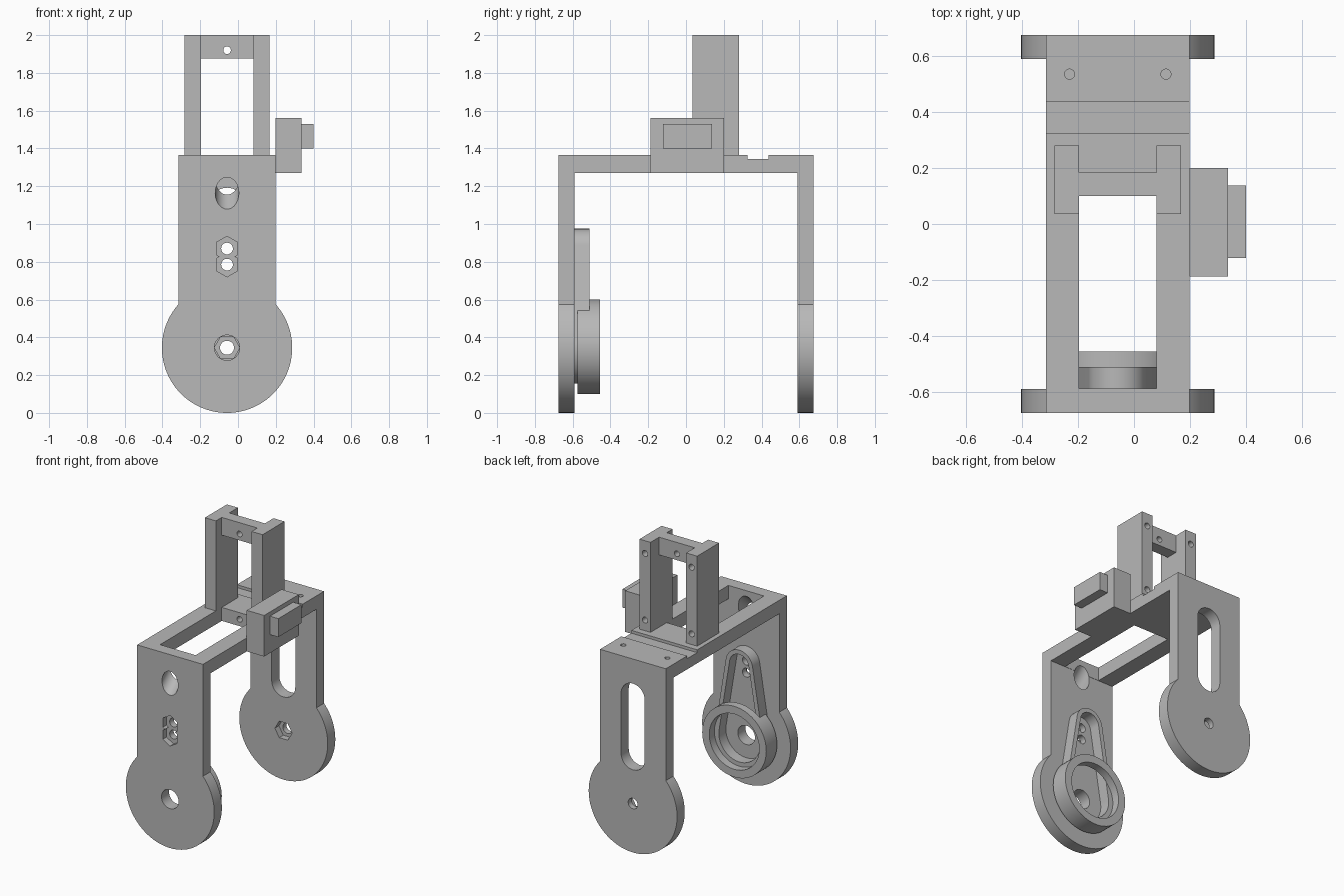
import bpy, bmesh, math
from mathutils import Matrix

cube = bpy.data.objects.get("Cube")
if cube:
    bpy.data.objects.remove(cube)

CX, HUB_Z = -0.058, 0.345      # centre line of the frame, height of the pivot
HALF = 0.257                   # half width of the frame

gray = bpy.data.materials.new("plain gray")
gray.use_nodes = True
gray.diffuse_color = (0.48, 0.48, 0.48, 1)
gray.node_tree.nodes["Principled BSDF"].inputs["Base Color"].default_value = gray.diffuse_color


def prism(name, pts, axis, lo, hi):
    """Extrude a 2D outline along an axis."""
    place = {"X": lambda u, v, d: (d, u, v),
             "Y": lambda u, v, d: (u, d, v),
             "Z": lambda u, v, d: (u, v, d)}[axis]
    bm = bmesh.new()
    a = [bm.verts.new(place(u, v, lo)) for u, v in pts]
    b = [bm.verts.new(place(u, v, hi)) for u, v in pts]
    bm.faces.new(a)
    bm.faces.new(b)
    for i in range(len(a)):
        j = (i + 1) % len(a)
        bm.faces.new((a[i], a[j], b[j], b[i]))
    bmesh.ops.recalc_face_normals(bm, faces=bm.faces)
    mesh = bpy.data.meshes.new(name)
    bm.to_mesh(mesh)
    bm.free()
    mesh.materials.append(gray)
    ob = bpy.data.objects.new(name, mesh)
    bpy.context.collection.objects.link(ob)
    return ob


def box(name, x, y, z):
    return prism(name, [(x[0], y[0]), (x[1], y[0]), (x[1], y[1]), (x[0], y[1])], "Z", *z)


def arc(u, v, r, start=0, end=360, n=64):
    full = end - start == 360
    steps = n if full else n + 1
    angles = [math.radians(start + (end - start) * i / n) for i in range(steps)]
    return [(u + r * math.cos(t), v + r * math.sin(t)) for t in angles]


def hull(z_low, r_low, z_high, r_high):
    """Teardrop outline around two circles on the centre line."""
    tilt = math.degrees(math.asin((r_low - r_high) / (z_high - z_low)))
    return (arc(CX, z_high, r_high, tilt, 180 - tilt, 32)
            + arc(CX, z_low, r_low, 180 - tilt, 360 + tilt, 48))


def combine(ob, other, mode="DIFFERENCE"):
    mod = ob.modifiers.new(mode, "BOOLEAN")
    mod.operation, mod.solver, mod.object = mode, "EXACT", other
    bpy.context.view_layer.objects.active = ob
    bpy.ops.object.modifier_apply(modifier=mod.name)
    bpy.data.objects.remove(other)


def hole(ob, u, v, r, axis, lo, hi, n=32, turn=0):
    combine(ob, prism("cutter", arc(u, v, r, turn, turn + 360, n), axis, lo, hi))


def finish(ob):
    bm = bmesh.new()
    bm.from_mesh(ob.data)
    bmesh.ops.dissolve_limit(bm, angle_limit=0.01, verts=bm.verts, edges=bm.edges)
    bm.to_mesh(ob.data)
    bm.free()
    bpy.ops.object.select_all(action="DESELECT")
    ob.select_set(True)
    bpy.context.view_layer.objects.active = ob
    bpy.ops.object.shade_smooth_by_angle(angle=math.radians(30))


# U-shaped frame with a shallow groove across its top
outer, inner, top, under = 0.675, 0.59, 1.365, 1.27
frame = prism("frame", [(-outer, HUB_Z), (-inner, HUB_Z), (-inner, under), (inner, under),
                        (inner, HUB_Z), (outer, HUB_Z), (outer, top), (0.437, top),
                        (0.437, 1.345), (0.325, 1.345), (0.325, top), (-outer, top)],
              "X", CX - HALF, CX + HALF)

# Round ends of both legs
for lo, hi in ((-outer, -inner), (inner, outer)):
    combine(frame, prism("leg_disc", arc(CX, HUB_Z, 0.345, n=96), "Y", lo, hi), "UNION")

# Opening and screw holes in the top
combine(frame, box("cutter", (CX - 0.139, CX + 0.139), (-0.588, 0.1), (1.2, 1.5)))
for side in (-1, 1):
    hole(frame, CX + side * 0.172, 0.535, 0.018, "Z", 1.31, 1.5)
hole(frame, CX, 1.318, 0.02, "Y", 0.05, 0.25)

# Front leg: pivot hole, two nut pockets with screw holes, slanted access hole
hole(frame, CX, HUB_Z, 0.067, "Y", -0.8, -0.5)
for z in (0.87, 0.785):
    hole(frame, CX, z, 0.065, "Y", -0.8, -0.635, n=6, turn=30)
    hole(frame, CX, z, 0.031, "Y", -0.8, -0.5)
slanted = prism("cutter", arc(0, 0, 0.0625), "Y", -0.15, 0.28)
slanted.data.transform(Matrix.Translation((CX, -outer, 1.163))
                       @ Matrix.Rotation(math.radians(42), 4, "X"))
combine(frame, slanted)

# Back leg: long slot, pivot hole with a nut pocket inside
slot = arc(CX, 1.1, 0.092, 0, 180, 24) + arc(CX, 0.675, 0.092, 180, 360, 24)
combine(frame, prism("cutter", slot, "Y", 0.5, 0.8))
hole(frame, CX, HUB_Z, 0.037, "Y", 0.5, 0.8)
hole(frame, CX, HUB_Z, 0.067, "Y", 0.5, 0.635, n=6)
finish(frame)

# Hollow teardrop arm with a bearing ring on the inside of the front leg
arm = prism("bearing_holder", hull(HUB_Z, 0.19, 0.87, 0.105), "Y", -inner, -0.51)
combine(arm, prism("ring", arc(CX, HUB_Z + 0.005, 0.25), "Y", -0.575, -0.455), "UNION")
combine(arm, prism("cutter", hull(HUB_Z, 0.16, 0.87, 0.075), "Y", -0.7, -0.51))
hole(arm, CX, HUB_Z + 0.005, 0.195, "Y", -0.512, -0.4, n=64)
finish(arm)

# Upright bracket: two posts with screw holes in the back, joined by a crossbar
for side, label in ((-1, "right"), (1, "left")):
    x = CX + side * 0.182
    post = box(label + "_post", (x - 0.043, x + 0.043), (0.035, 0.28), (top, 2.0))
    for z in (1.44, 1.91):
        hole(post, x, z, 0.021, "Y", 0.18, 0.4)
    finish(post)
crossbar = box("crossbar", (CX - 0.139, CX + 0.139), (0.1, 0.184), (1.875, 2.0))
hole(crossbar, CX, 1.92, 0.02, "Y", 0, 0.3)
finish(crossbar)

# Side block with a raised pad
side_block = box("side_block", (0.199, 0.335), (-0.187, 0.2), (under, 1.56))
combine(side_block, box("pad", (0.3, 0.4), (-0.122, 0.137), (1.4, 1.53)), "UNION")
finish(side_block)
